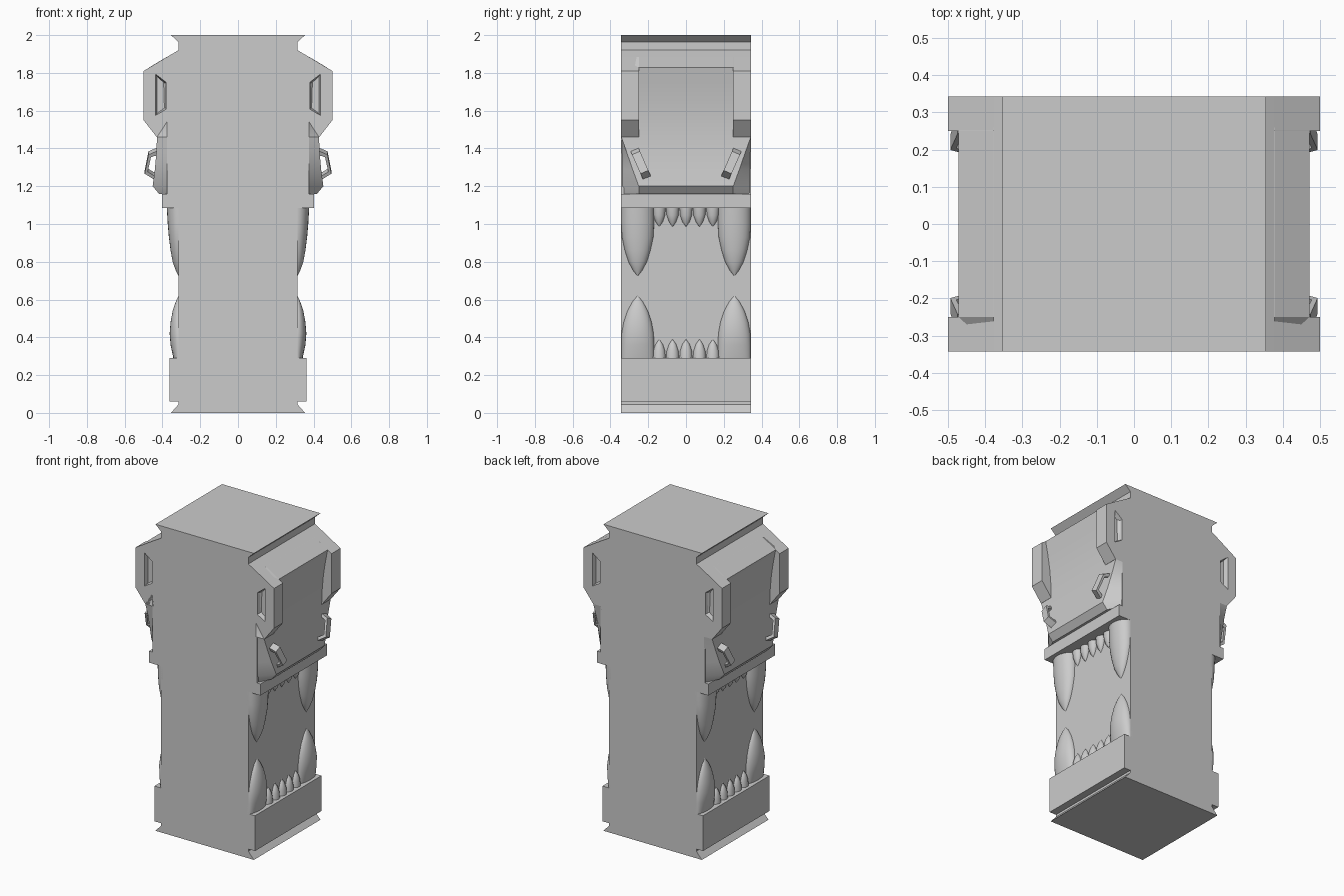
import bpy, bmesh, math

if "Cube" in bpy.data.objects:
    bpy.data.objects.remove(bpy.data.objects["Cube"])

HALF = 0.343  # half depth of the pillar


def make(name, verts, faces, smooth=False):
    me = bpy.data.meshes.new(name)
    me.from_pydata(verts, [], faces)
    bm = bmesh.new()
    bm.from_mesh(me)
    bmesh.ops.remove_doubles(bm, verts=bm.verts, dist=1e-5)
    bmesh.ops.recalc_face_normals(bm, faces=bm.faces)
    bm.to_mesh(me)
    bm.free()
    ob = bpy.data.objects.new(name, me)
    bpy.context.collection.objects.link(ob)
    if smooth:
        bpy.ops.object.select_all(action='DESELECT')
        bpy.context.view_layer.objects.active = ob
        ob.select_set(True)
        bpy.ops.object.shade_smooth_by_angle(angle=math.radians(30))
    return ob


def loft(name, rows, smooth=False, closed=True, caps=True):
    """Skin equal-length closed loops of points."""
    n, m = len(rows[0]), len(rows)
    verts = [p for r in rows for p in r]
    pairs = m if not caps else m - 1
    faces = [(i * n + j, i * n + (j + 1) % n,
              (i + 1) % m * n + (j + 1) % n, (i + 1) % m * n + j)
             for i in range(pairs) for j in range(n)]
    if caps:
        faces += [tuple(range(n)), tuple(range((m - 1) * n, m * n))]
    return make(name, verts, faces, smooth)


def extrude(name, profile, y0, y1):
    return loft(name, [[(x, y, z) for x, z in profile] for y in (y0, y1)])


# Pillar core with flared ends, jaw band and lip band
half = [(.355, 0), (.315, .045), (.315, .06), (.363, .06), (.363, .29),
        (.315, .29), (.315, 1.085), (.402, 1.085), (.402, 1.16), (.377, 1.16),
        (.377, 1.884), (.315, 1.92), (.315, 1.963), (.355, 2)]
extrude("pillar_body", half + [(-x, z) for x, z in reversed(half)], -HALF, HALF)

# Profiles shared by the mirrored face parts
brow = [(.377, 1.884), (.5, 1.81), (.5, 1.55), (.43, 1.46), (.377, 1.46)]
eye = [(.38, 1.75), (.436, 1.793), (.436, 1.575), (.38, 1.608)]
snout = [(1.884, .378, .25), (1.828, .472, .25), (1.74, .455, .25),
         (1.65, .441, .25), (1.55, .432, .25), (1.46, .429, HALF),
         (1.38, .432, .314), (1.29, .440, .283), (1.2, .452, .25),
         (1.16, .418, .25)]
ring_out = [(.42, 1.395), (.432, 1.393), (.474, 1.376), (.494, 1.275),
            (.445, 1.245), (.42, 1.245)]
ring_in = [(.42, 1.37), (.44, 1.37), (.461, 1.362), (.478, 1.285),
           (.447, 1.266), (.42, 1.266)]
upper_fang = [(1.086, .087, .063), (1.0, .087, .058), (.93, .083, .052),
              (.86, .068, .043), (.8, .049, .032), (.755, .025, .016),
              (.725, .001, .001)]
lower_fang = [(.289, .087, .028), (.36, .087, .043), (.42, .085, .048),
              (.48, .074, .043), (.54, .054, .032), (.59, .027, .015),
              (.62, .001, .001)]
small_tooth = [(0, .034, .03), (.04, .031, .027), (.075, .019, .017),
               (.1, .001, .001)]


def tooth(name, rows, sx, y):
    loops = []
    for z, w, d in rows:
        arc = [(math.cos(a), math.sin(a))
               for a in [math.pi * k / 12 for k in range(13)]]
        loop = [(sx * (.314 + d * s), y + w * c, z) for c, s in arc]
        loop += [(sx * .30, y - w, z), (sx * .30, y + w, z)]
        loops.append(loop)
    loft(name, loops, smooth=True)


for sx in (1, -1):
    # Concave muzzle with chamfered cheeks
    loft("muzzle", [[(sx * .37, -HALF, z), (sx * x, -w, z),
                     (sx * x, w, z), (sx * .37, HALF, z)]
                    for z, x, w in snout], smooth=True)

    for sy in (1, -1):
        # Brow block with a tapered eye slot cut in its outer face
        ob = extrude("brow", [(sx * x, z) for x, z in brow], sy * .25, sy * HALF)
        cx, cz = .408, 1.682
        slot = [[(sx * (cx + (x - cx) * k), sy * y, cz + (z - cz) * kz)
                 for x, z in eye]
                for y, k, kz in ((.36, 1.0, 1.0), (HALF, 1.0, 1.0), (.315, .72, .9))]
        cutter = loft("eye_cutter", slot)
        cutter.hide_render = True
        mod = ob.modifiers.new("eye_slot", 'BOOLEAN')
        mod.operation, mod.solver, mod.object = 'DIFFERENCE', 'EXACT', cutter
        bpy.context.view_layer.objects.active = ob
        bpy.ops.object.modifier_apply(modifier=mod.name)
        bpy.data.objects.remove(cutter)

        # Tilted open nostril loop
        loops = []
        for prof, side in ((ring_out, -1), (ring_out, 1), (ring_in, 1), (ring_in, -1)):
            loops.append([(sx * x,
                           sy * (.24 + .44 * (z - 1.32) + side * .021),
                           z - side * .009) for x, z in prof])
        loft("nostril", loops, caps=False)

        # Large corner fangs
        tooth("upper_fang", upper_fang, sx, sy * (HALF - .087))
        tooth("lower_fang", lower_fang, sx, sy * (HALF - .087))

    # Rows of small teeth between the fangs
    for i in range(-2, 3):
        tooth("upper_tooth", [(1.086 - h, w, d) for h, w, d in small_tooth], sx, i * .071)
        tooth("lower_tooth", [(.289 + h, w, d) for h, w, d in small_tooth], sx, i * .071)
